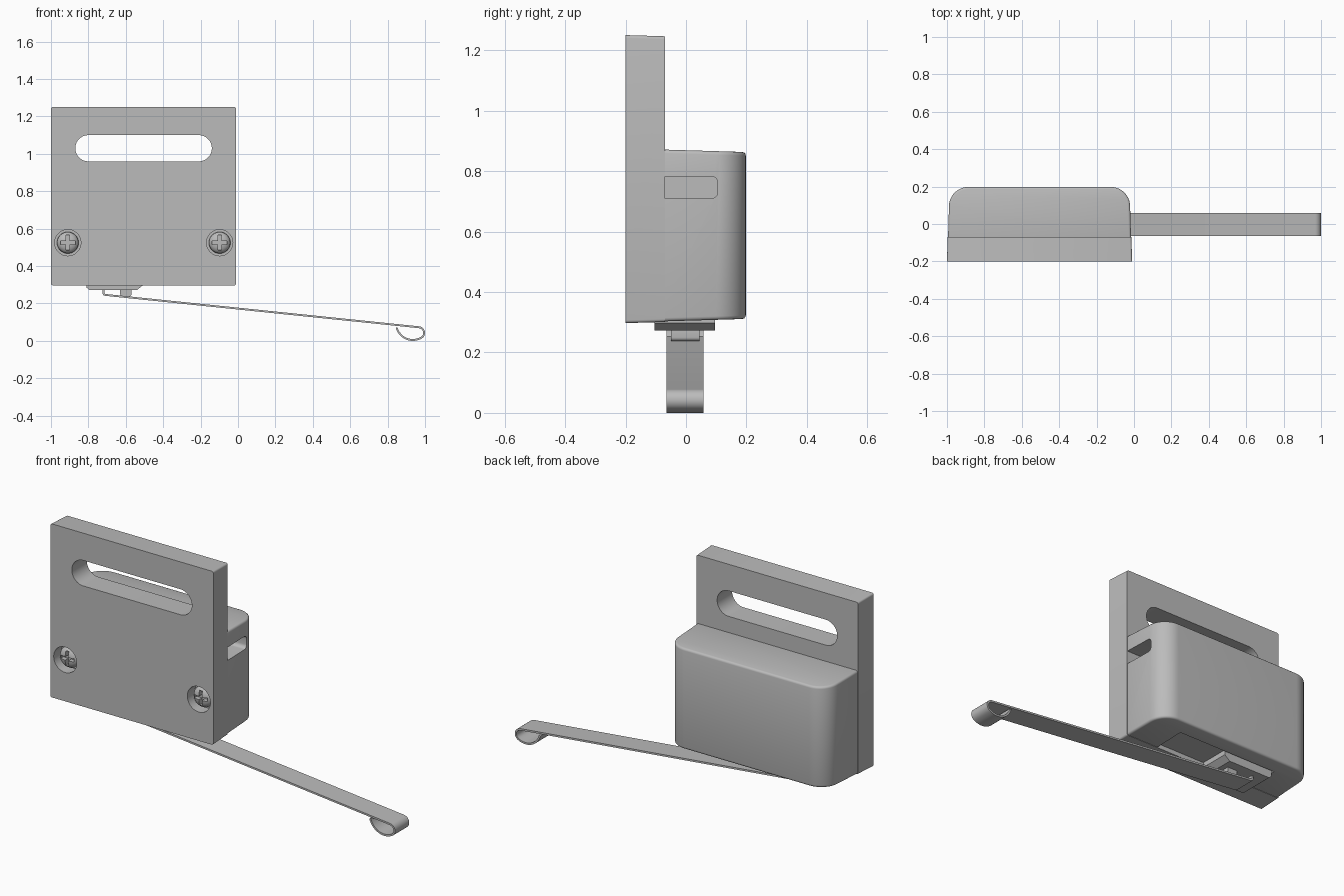
import bpy, bmesh, math
from mathutils import Matrix, Vector

if "Cube" in bpy.data.objects:
    bpy.data.objects.remove(bpy.data.objects["Cube"])

grey = bpy.data.materials.new("neutral_grey")
grey.use_nodes = True
COLOUR = (0.5, 0.5, 0.5, 1)
grey.diffuse_color = COLOUR
grey.node_tree.nodes["Principled BSDF"].inputs["Base Color"].default_value = COLOUR


def arc(cx, cy, r, a0, a1, n=10):
    angles = [math.radians(a0 + (a1 - a0) * i / n) for i in range(n + 1)]
    return [(cx + r * math.cos(a), cy + r * math.sin(a)) for a in angles]


def rounded(x0, x1, z0, z1, r, n=8):
    return (arc(x1 - r, z1 - r, r, 0, 90, n) + arc(x0 + r, z1 - r, r, 90, 180, n)
            + arc(x0 + r, z0 + r, r, 180, 270, n) + arc(x1 - r, z0 + r, r, 270, 360, n))


def finish(name, bm):
    bmesh.ops.remove_doubles(bm, verts=bm.verts, dist=1e-5)
    bmesh.ops.recalc_face_normals(bm, faces=bm.faces)
    mesh = bpy.data.meshes.new(name)
    bm.to_mesh(mesh)
    bm.free()
    mesh.materials.append(grey)
    obj = bpy.data.objects.new(name, mesh)
    bpy.context.collection.objects.link(obj)
    return obj


def prism(name, outline, start, end, axis="y"):
    """Extrude a 2D outline along one axis."""
    place = {"x": lambda a, b, t: (t, a, b),
             "y": lambda a, b, t: (a, t, b),
             "z": lambda a, b, t: (a, b, t)}[axis]
    bm = bmesh.new()
    face = bm.faces.new([bm.verts.new(place(a, b, start)) for a, b in outline])
    new = bmesh.ops.extrude_face_region(bm, geom=[face])["geom"]
    shift = Vector(place(0, 0, end - start))
    bmesh.ops.translate(bm, vec=shift, verts=[v for v in new if isinstance(v, bmesh.types.BMVert)])
    return finish(name, bm)


def select(obj):
    bpy.ops.object.select_all(action="DESELECT")
    obj.select_set(True)
    bpy.context.view_layer.objects.active = obj


def modify(obj, kind, **settings):
    select(obj)
    mod = obj.modifiers.new(kind, kind)
    for key, value in settings.items():
        setattr(mod, key, value)
    bpy.ops.object.modifier_apply(modifier=mod.name)


def cut(obj, cutter):
    cutter.hide_render = True
    modify(obj, "BOOLEAN", operation="DIFFERENCE", solver="EXACT", object=cutter)
    bpy.data.objects.remove(cutter)


def bevel(obj, width, segments=3):
    modify(obj, "BEVEL", width=width, segments=segments, limit_method="ANGLE",
           angle_limit=math.radians(40))


def smooth(obj):
    select(obj)
    bpy.ops.object.shade_smooth_by_angle(angle=math.radians(35))


def draft(obj, mid_x, mid_z):
    """Moulding taper: narrow the part slightly towards the back."""
    for v in obj.data.vertices:
        t = 0.03 * (v.co.y + 0.2)
        v.co.x -= math.copysign(t, v.co.x - mid_x)
        v.co.z -= math.copysign(t, v.co.z - mid_z)


SCREWS = {"left": -0.098, "right": -0.91}
SCREW_Z = 0.525
MID_X = -0.505

# Mounting plate with adjustment slot and counterbores
plate = prism("mounting_plate", rounded(-1, -0.01, 0.297, 1.25, 0.01, 4), -0.2, -0.07)
draft(plate, MID_X, 0.77)
cut(plate, prism("slot_cutter", rounded(-0.87, -0.14, 0.96, 1.1, 0.0699, 14), -0.3, 0))
for x in SCREWS.values():
    cut(plate, prism("bore_cutter", arc(x, SCREW_Z, 0.07, 0, 352.5, 47), -0.3, -0.135))
smooth(plate)

# Rear housing with rounded back corners
outline = [(-0.998, -0.1), (-0.012, -0.1)]
outline += arc(-0.112, 0.098, 0.1, 0, 90, 12) + arc(-0.898, 0.098, 0.1, 90, 180, 12)
housing = prism("switch_housing", outline, 0.299, 0.875, "z")
draft(housing, MID_X, 0.6)
bevel(housing, 0.012)

# Cable opening in the side and shallow recess below
opening = prism("cable_cutter", rounded(-0.16, 0.105, 0.71, 0.782, 0.02, 5), -0.25, 0.1, "x")
cut(housing, opening)
cut(housing, prism("recess_cutter", rounded(-0.815, -0.21, 0.2, 0.325, 0.002, 1), -0.112, 0.108))
smooth(housing)

# Raised switch base with a sloped end
base_outline = [(-0.81, 0.34), (-0.81, 0.285), (-0.795, 0.272), (-0.54, 0.272),
                (-0.508, 0.298), (-0.508, 0.34)]
base = prism("switch_base", base_outline, -0.105, 0.096)
smooth(base)

# Push button under the switch
button = prism("push_button", rounded(-0.63, -0.57, 0.238, 0.3, 0.012, 4), -0.05, 0.045)
smooth(button)

# Spring lever: bent strip with a curled tip
path = [(-0.72, 0.29), (-0.72, 0.256), (-0.717, 0.249), (-0.71, 0.246)]
path += arc(0.965, 0.043, 0.03, 84, -60, 12) + arc(0.935, 0.095, 0.09, -64, -165, 16)
bm = bmesh.new()
rows = [[bm.verts.new((x, y, z)) for y in (-0.065, 0.058)] for x, z in path]
for a, b in zip(rows, rows[1:]):
    bm.faces.new((a[0], a[1], b[1], b[0]))
lever = finish("spring_lever", bm)
modify(lever, "SOLIDIFY", thickness=0.01, offset=0, use_even_offset=True)
smooth(lever)

# Domed cross-head screws
for side, x in SCREWS.items():
    bm = bmesh.new()
    profile = [(0, -0.188), (0.02, -0.187), (0.038, -0.182), (0.05, -0.173),
               (0.057, -0.162), (0.058, -0.13), (0, -0.13)]
    verts = [bm.verts.new((r, y, 0)) for r, y in profile]
    edges = [bm.edges.new(pair) for pair in zip(verts, verts[1:])]
    bmesh.ops.spin(bm, geom=verts + edges, axis=(0, 1, 0), cent=(0, 0, 0),
                   angle=math.tau, steps=32)
    bmesh.ops.transform(bm, matrix=Matrix.Translation((x, 0, SCREW_Z)), verts=bm.verts)
    screw = finish(side + "_screw", bm)
    w, l = 0.009, 0.04
    cross = [(w, w), (w, l), (-w, l), (-w, w), (-l, w), (-l, -w),
             (-w, -w), (-w, -l), (w, -l), (w, -w), (l, -w), (l, w)]
    cut(screw, prism("cross_cutter", [(x + a, SCREW_Z + b) for a, b in cross], -0.25, -0.16))
    smooth(screw)
